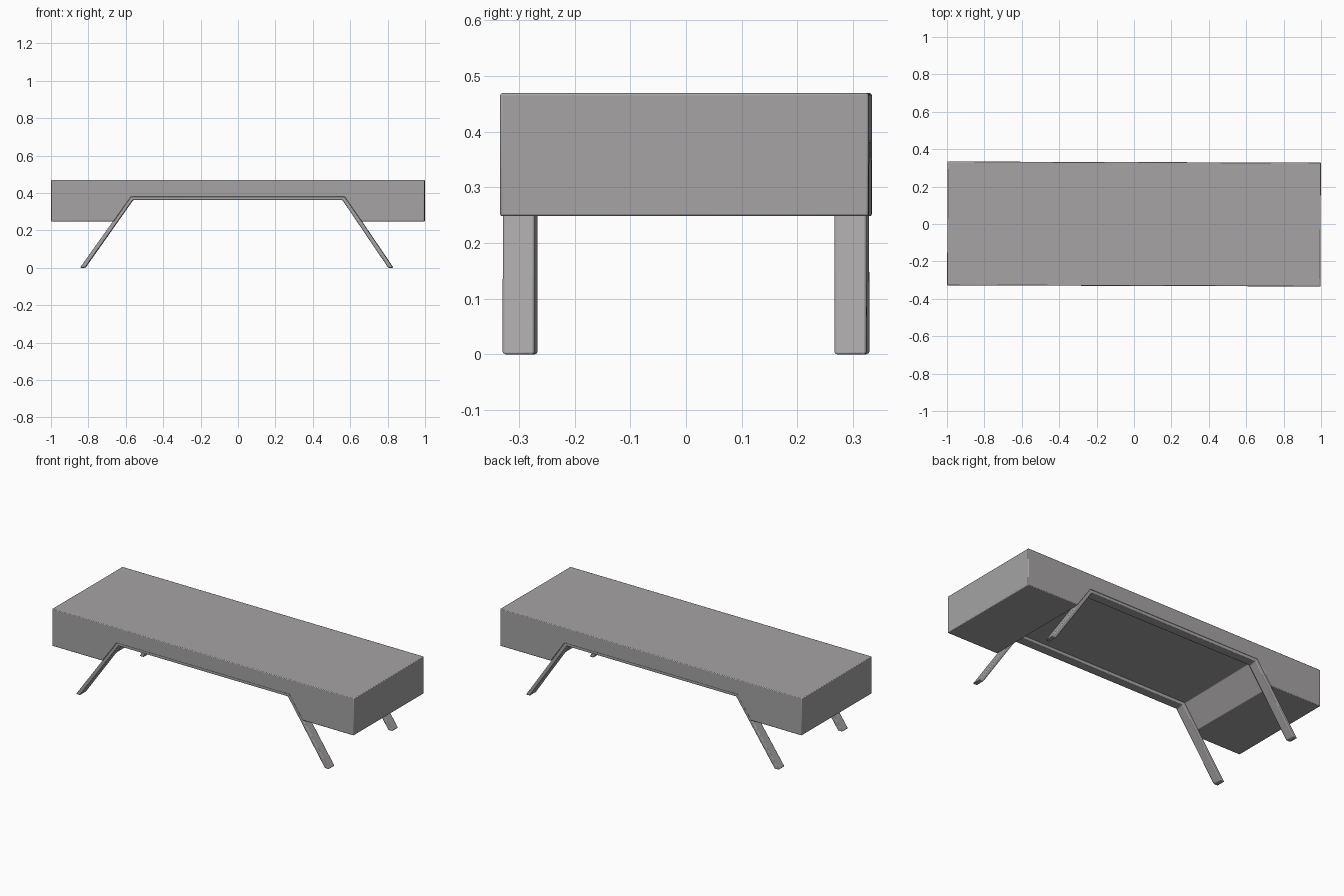
import bpy, bmesh, math

if "Cube" in bpy.data.objects:
    bpy.data.objects.remove(bpy.data.objects["Cube"], do_unlink=True)

TWIST = -0.003  # the bench sits a hair off square

grey = bpy.data.materials.new("warm grey")
grey.use_nodes = True
COLOUR = (0.38, 0.368, 0.37, 1.0)
grey.diffuse_color = COLOUR
grey.node_tree.nodes["Principled BSDF"].inputs["Base Color"].default_value = COLOUR


def extrude_profile(name, profile, y0, y1, bevel):
    """Extrude an x-z outline from y0 to y1 and soften its edges."""
    bm = bmesh.new()
    face = bm.faces.new([bm.verts.new((x, y0, z)) for x, z in profile])
    moved = bmesh.ops.extrude_face_region(bm, geom=[face])
    for v in moved["geom"]:
        if isinstance(v, bmesh.types.BMVert):
            v.co.y = y1
    bmesh.ops.recalc_face_normals(bm, faces=bm.faces)
    mesh = bpy.data.meshes.new(name)
    bm.to_mesh(mesh)
    bm.free()
    obj = bpy.data.objects.new(name, mesh)
    bpy.context.collection.objects.link(obj)
    mesh.materials.append(grey)
    obj.rotation_euler.z = TWIST
    mod = obj.modifiers.new("soft edges", "BEVEL")
    mod.width = bevel
    mod.segments = 2
    mod.limit_method = "ANGLE"
    mod.angle_limit = math.radians(25)
    bpy.ops.object.select_all(action="DESELECT")
    obj.select_set(True)
    bpy.context.view_layer.objects.active = obj
    bpy.ops.object.shade_smooth_by_angle(angle=math.radians(30))
    return obj


# Thick seat with a trapezoid recess underneath
seat = [(-0.998, 0.248), (-0.663, 0.248), (-0.571, 0.379), (0.571, 0.379),
        (0.661, 0.248), (0.998, 0.248), (0.998, 0.469), (-0.998, 0.469)]
extrude_profile("seat", seat, -0.331, 0.331, 0.004)

# Two bent leg frames that follow the recess and splay down to the floor
frame = [(-0.844, 0), (-0.573, 0.382), (0.571, 0.382), (0.831, 0),
         (0.804, 0), (0.559, 0.362), (-0.561, 0.362), (-0.816, 0)]
for name, side in (("front_leg_frame", -1), ("back_leg_frame", 1)):
    extrude_profile(name, frame, side * 0.327, side * 0.269, 0.005)
